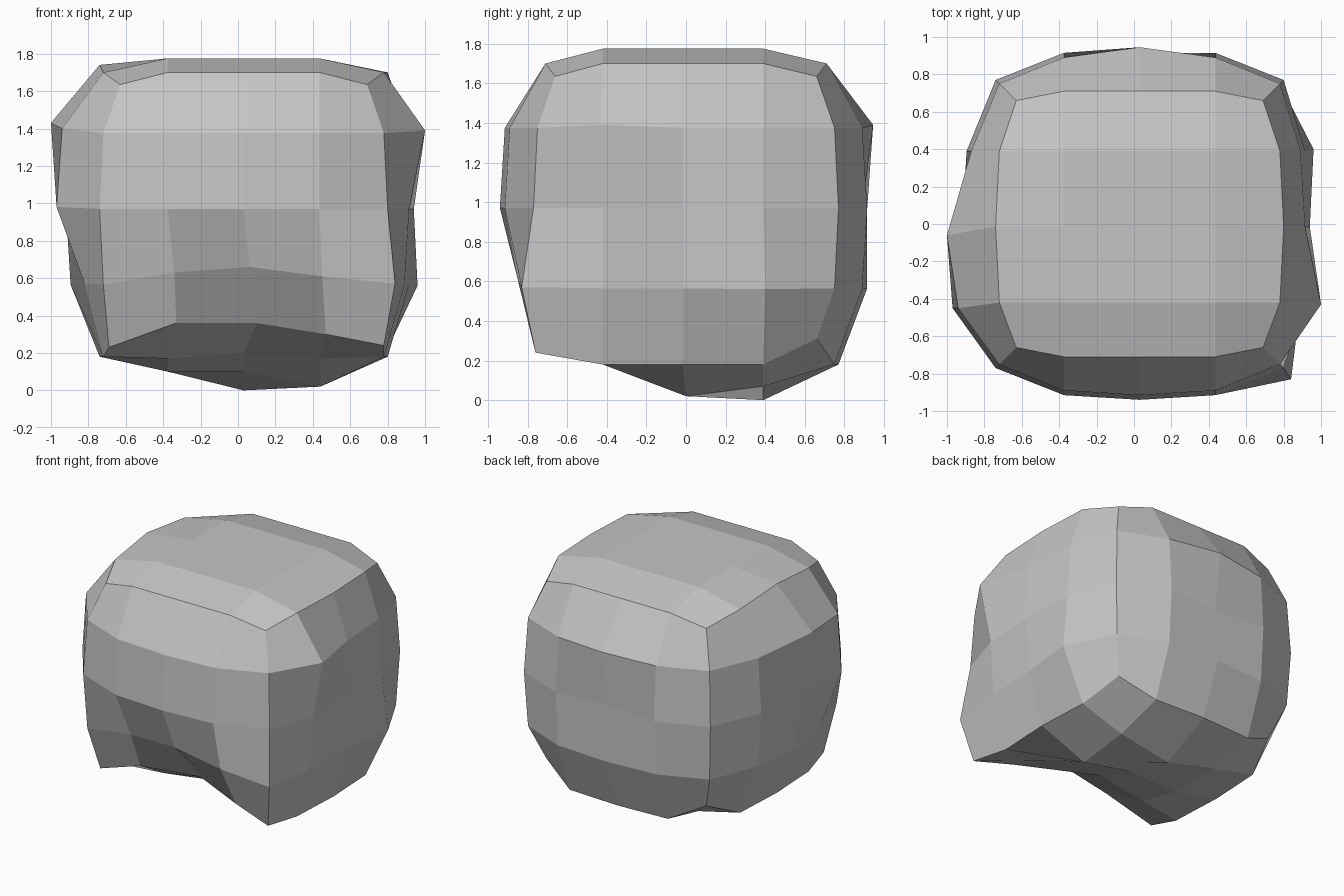
import bpy, bmesh
from mathutils import Vector

if "Cube" in bpy.data.objects:
    bpy.data.objects.remove(bpy.data.objects["Cube"])

stone = bpy.data.materials.new("stone grey")
stone.diffuse_color = (0.56, 0.56, 0.56, 1)
stone.use_nodes = True
stone.node_tree.nodes["Principled BSDF"].inputs["Base Color"].default_value = stone.diffuse_color

# Uneven spots, keyed by grid position (-2..2 on each axis)
bulges = {
    (-2, 0, 1): (-1, -.06, 1.43), (-2, -1, 0): (-.97, -.45, .98),
    (-2, -1, 1): (-.94, -.45, 1.4), (-2, -1, -1): (-.82, -.42, .57),
    (2, -1, 1): (1, -.43, 1.39), (2, 1, -1): (.96, .4, .56),
    (0, 2, 1): (.03, .945, 1.39), (0, 2, 0): (.03, .89, .97),
}
front_dent = {
    (-1, -2, -1): (-.34, -.78, .63), (0, -2, -1): (.06, -.83, .66),
    (1, -2, -1): (.45, -.85, .61), (-1, -2, -2): (-.33, -.68, .36),
    (0, -2, -2): (.1, -.59, .36), (1, -2, -2): (.47, -.7, .3),
    (2, -2, -2): (.78, -.76, .24), (2, -2, -1): (.84, -.83, .57),
    (-2, -2, -2): (-.69, -.64, .23),
}
underside = {
    (-1, -1, -2): (-.37, -.35, .17), (0, -1, -2): (.03, -.3, .2),
    (1, -1, -2): (.44, -.3, .17), (0, 0, -2): (.03, 0, .1),
    (1, 0, -2): (.44, 0, .02), (0, 1, -2): (.03, .39, 0),
    (1, 1, -2): (.44, .39, .07),
}
spots = {**bulges, **front_dent, **underside}


def rounded(key):
    """Half-rounded cube: faces bulge, edges and corners pull in."""
    outer = [abs(k) == 2 for k in key]
    count = sum(outer)
    halves = sum(abs(k) == 1 for k in key)
    reach = {1: (.94, .915, .89)[halves], 2: .77 - .02 * halves, 3: .66}[count]
    p = Vector([(k / 2 * reach) if o else k * .405 for k, o in zip(key, outer)])
    p += Vector((.03, -.015 if not outer[1] else 0, .97))
    if outer[0] and not outer[2] and count == 1:
        p.x -= .03 if key[0] > 0 else .01
    # flatter top and bottom
    if key[2] == 2:
        p.z = (1.775, 1.70, 1.635)[count - 1]
        if key[0] == -2 and key[1] == 0:
            p.z = 1.74
        if count == 2 and outer[1]:
            p.y = .355 * key[1]
    elif key[2] == -2:
        p.z = (.10, .18, .31)[count - 1]
    return p


# Cube with four faces along each side
bm = bmesh.new()
bmesh.ops.create_cube(bm, size=2)
bmesh.ops.subdivide_edges(bm, edges=bm.edges[:], cuts=3, use_grid_fill=True)
for v in bm.verts:
    key = tuple(round(c * 2) for c in v.co)
    v.co = spots[key] if key in spots else rounded(key)
bmesh.ops.recalc_face_normals(bm, faces=bm.faces[:])

mesh = bpy.data.meshes.new("boulder")
bm.to_mesh(mesh)
bm.free()
mesh.materials.append(stone)
boulder = bpy.data.objects.new("boulder", mesh)
bpy.context.collection.objects.link(boulder)
